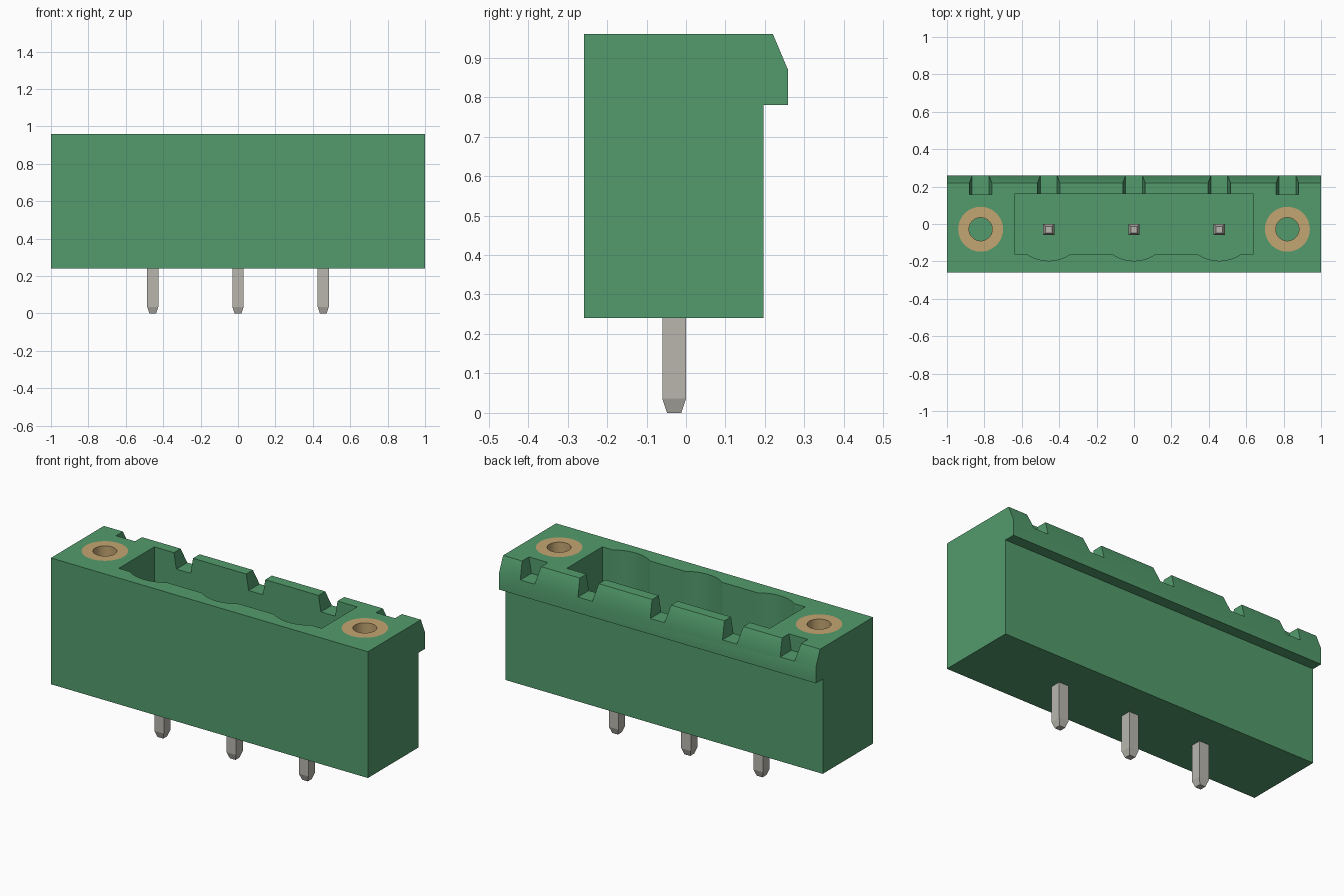
import bpy, bmesh, math
from mathutils import Matrix, Vector

cube = bpy.data.objects.get("Cube")
if cube:
    bpy.data.objects.remove(cube, do_unlink=True)


def material(name, rgb, roughness=0.6):
    m = bpy.data.materials.new(name)
    m.use_nodes = True
    m.diffuse_color = (*rgb, 1)
    shader = m.node_tree.nodes["Principled BSDF"]
    shader.inputs["Base Color"].default_value = (*rgb, 1)
    shader.inputs["Roughness"].default_value = roughness
    return m


GREEN = material("green plastic", (0.084, 0.33, 0.15))
TIN = material("tinned metal", (0.48, 0.47, 0.42))
BRASS = material("brass", (0.55, 0.38, 0.17))

PIN_X = (-0.456, 0, 0.456)
MOUNT_X = (-0.82, 0.82)
AXIS_Y = -0.028
TOP = 0.96


def finish(name, bm, mat):
    bmesh.ops.recalc_face_normals(bm, faces=bm.faces)
    mesh = bpy.data.meshes.new(name)
    bm.to_mesh(mesh)
    bm.free()
    mesh.materials.append(mat)
    obj = bpy.data.objects.new(name, mesh)
    bpy.context.collection.objects.link(obj)
    return obj


def prism(name, points, direction, mat=GREEN):
    """Extrude a closed 3D outline along a vector."""
    bm = bmesh.new()
    face = bm.faces.new([bm.verts.new(p) for p in points])
    out = bmesh.ops.extrude_face_region(bm, geom=[face], use_keep_orig=True)
    verts = [g for g in out["geom"] if isinstance(g, bmesh.types.BMVert)]
    bmesh.ops.translate(bm, verts=verts, vec=direction)
    return finish(name, bm, mat)


def activate(obj):
    bpy.ops.object.select_all(action="DESELECT")
    obj.select_set(True)
    bpy.context.view_layer.objects.active = obj


def cut(target, cutter):
    cutter.hide_render = True
    mod = target.modifiers.new("cut", "BOOLEAN")
    mod.operation, mod.solver, mod.object = "DIFFERENCE", "EXACT", cutter
    activate(target)
    bpy.ops.object.modifier_apply(modifier=mod.name)
    bpy.data.objects.remove(cutter, do_unlink=True)


# Housing: side profile with the overhanging, chamfered latch lip at the back
profile = [(-0.258, 0.24), (0.196, 0.24), (0.196, 0.78), (0.258, 0.78),
           (0.258, 0.87), (0.22, TOP), (-0.258, TOP)]
housing = prism("housing", [(-1, y, z) for y, z in profile], (2, 0, 0))

# Plug cavity with a shallow rounded bulge in front of each pin
half, sag, floor = 0.117, 0.037, 0.33
radius = (half ** 2 + sag ** 2) / (2 * sag)
sweep = math.asin(half / radius)
outline = [(0.64, 0.16), (-0.64, 0.16), (-0.64, -0.16)]
for px in PIN_X:
    for i in range(13):
        a = sweep * (i / 6 - 1)
        outline.append((px + radius * math.sin(a),
                        -0.16 - sag + radius * (1 - math.cos(a))))
outline.append((0.64, -0.16))
cut(housing, prism("cavity_cutter", [(x, y, floor) for x, y in outline], (0, 0, 1)))

# Tapered notches through the back lip
for x in MOUNT_X + PIN_X:
    trapezoid = [(-0.045, 0.87), (0.045, 0.87), (0.075, 1.05), (-0.075, 1.05)]
    cut(housing, prism("notch_cutter", [(x + dx, 0.158, z) for dx, z in trapezoid],
                       (0, 0.2, 0)))

# Brass threaded inserts seated in round pockets
OUTER, INNER, POCKET = 0.12, 0.062, 0.45
for x, side in zip(MOUNT_X, ("right", "left")):
    circle = [(x + OUTER * math.cos(i * math.tau / 48),
               AXIS_Y + OUTER * math.sin(i * math.tau / 48), POCKET) for i in range(48)]
    cut(housing, prism("pocket_cutter", circle, (0, 0, 1)))

    bm = bmesh.new()
    ring = [bm.verts.new((x + r, AXIS_Y, z)) for r, z in
            ((INNER, POCKET), (OUTER, POCKET), (OUTER, TOP), (INNER, TOP))]
    edges = [bm.edges.new((ring[i], ring[(i + 1) % 4])) for i in range(4)]
    bmesh.ops.spin(bm, geom=ring + edges, cent=(x, AXIS_Y, 0), axis=(0, 0, 1),
                   angle=math.tau, steps=48, use_merge=True)
    bmesh.ops.remove_doubles(bm, verts=bm.verts, dist=1e-5)
    activate(finish(side + "_insert", bm, BRASS))
    bpy.ops.object.shade_smooth_by_angle(angle=math.radians(30))

activate(housing)
bpy.ops.object.shade_smooth_by_angle(angle=math.radians(25))

# Square contact pins, tapered at both ends
for x, label in zip(PIN_X, ("right", "middle", "left")):
    bm = bmesh.new()
    loops = []
    for h, z in ((0.018, 0), (0.03, 0.036), (0.03, 0.74), (0.017, 0.78)):
        loops.append([bm.verts.new((x + sx * h, AXIS_Y - 0.002 + sy * h, z))
                      for sx, sy in ((-1, -1), (1, -1), (1, 1), (-1, 1))])
    for low, high in zip(loops, loops[1:]):
        for i in range(4):
            j = (i + 1) % 4
            bm.faces.new((low[i], low[j], high[j], high[i]))
    bm.faces.new(loops[0])
    bm.faces.new(loops[-1])
    finish(label + "_pin", bm, TIN)
